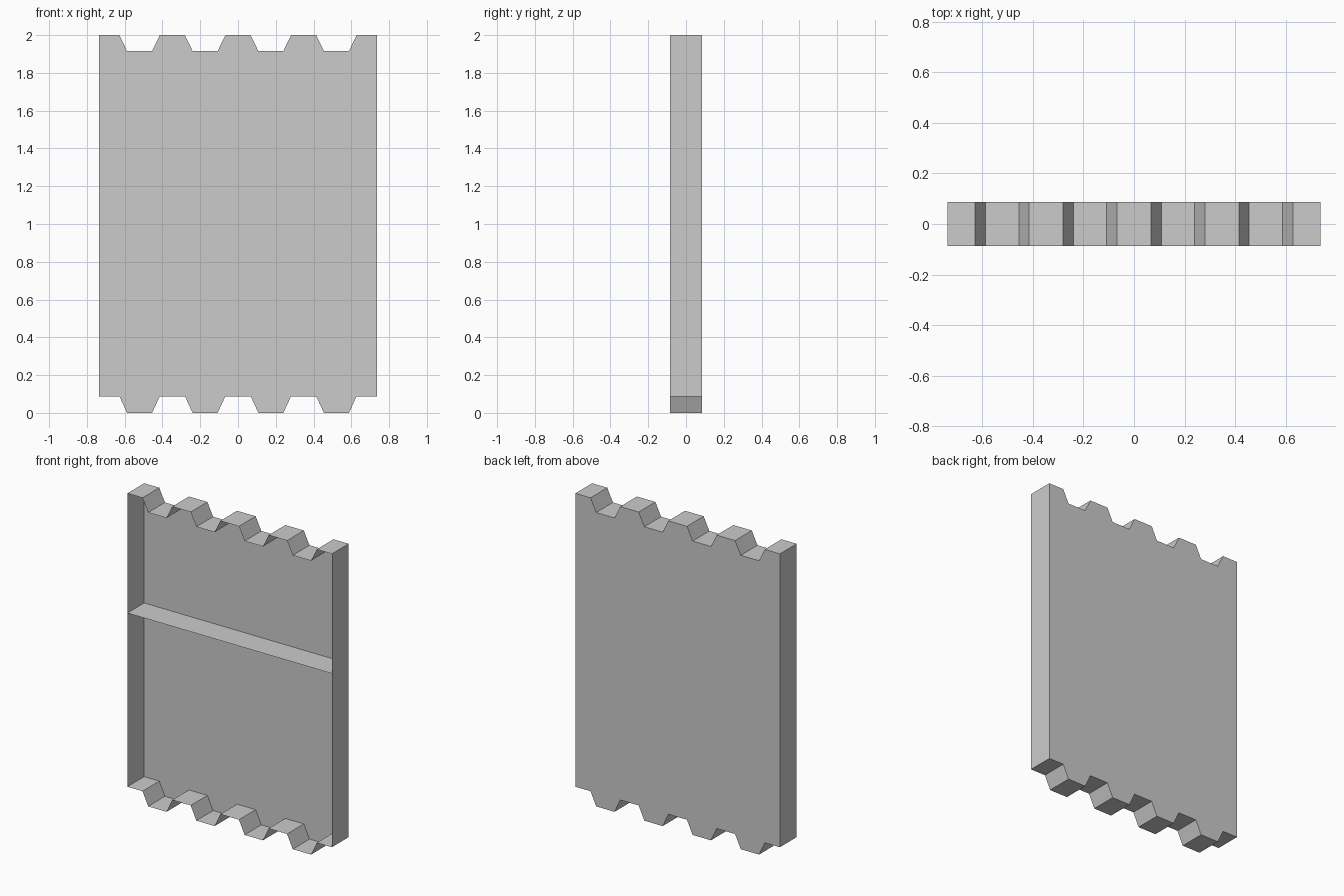
import bpy, bmesh

if "Cube" in bpy.data.objects:
    bpy.data.objects.remove(bpy.data.objects["Cube"])

HALF_W, HALF_D = 0.737, 0.086
TOOTH_X = [-0.521, -0.174, 0.174, 0.521]
OUTER, INNER = 0.107, 0.066
SHELF_Z = 1.22


def toothed_edge(high, low):
    """Left-to-right outline of one corrugated edge."""
    pts = [(-HALF_W, high)]
    for c in TOOTH_X:
        pts += [(c - OUTER, high), (c - INNER, low),
                (c + INNER, low), (c + OUTER, high)]
    return pts + [(HALF_W, high)]


def add_object(name, bm):
    mesh = bpy.data.meshes.new(name)
    bm.to_mesh(mesh)
    bm.free()
    obj = bpy.data.objects.new(name, mesh)
    bpy.context.collection.objects.link(obj)
    return obj


# Open-fronted panel: back sheet plus a rim around its outline
outline = toothed_edge(0.088, 0.0) + toothed_edge(2.0, 1.915)[::-1]
bm = bmesh.new()
back = [bm.verts.new((x, HALF_D, z)) for x, z in outline]
front = [bm.verts.new((x, -HALF_D, z)) for x, z in outline]
bm.faces.new(back[::-1])
n = len(outline)
for i in range(n):
    j = (i + 1) % n
    bm.faces.new((front[i], back[i], back[j], front[j]))
add_object("panel_shell", bm)

# Thin shelf across the inside
bm = bmesh.new()
bm.faces.new([bm.verts.new((x, y, SHELF_Z)) for x, y in
              ((-HALF_W, -HALF_D), (HALF_W, -HALF_D),
               (HALF_W, HALF_D), (-HALF_W, HALF_D))])
add_object("inner_shelf", bm)
